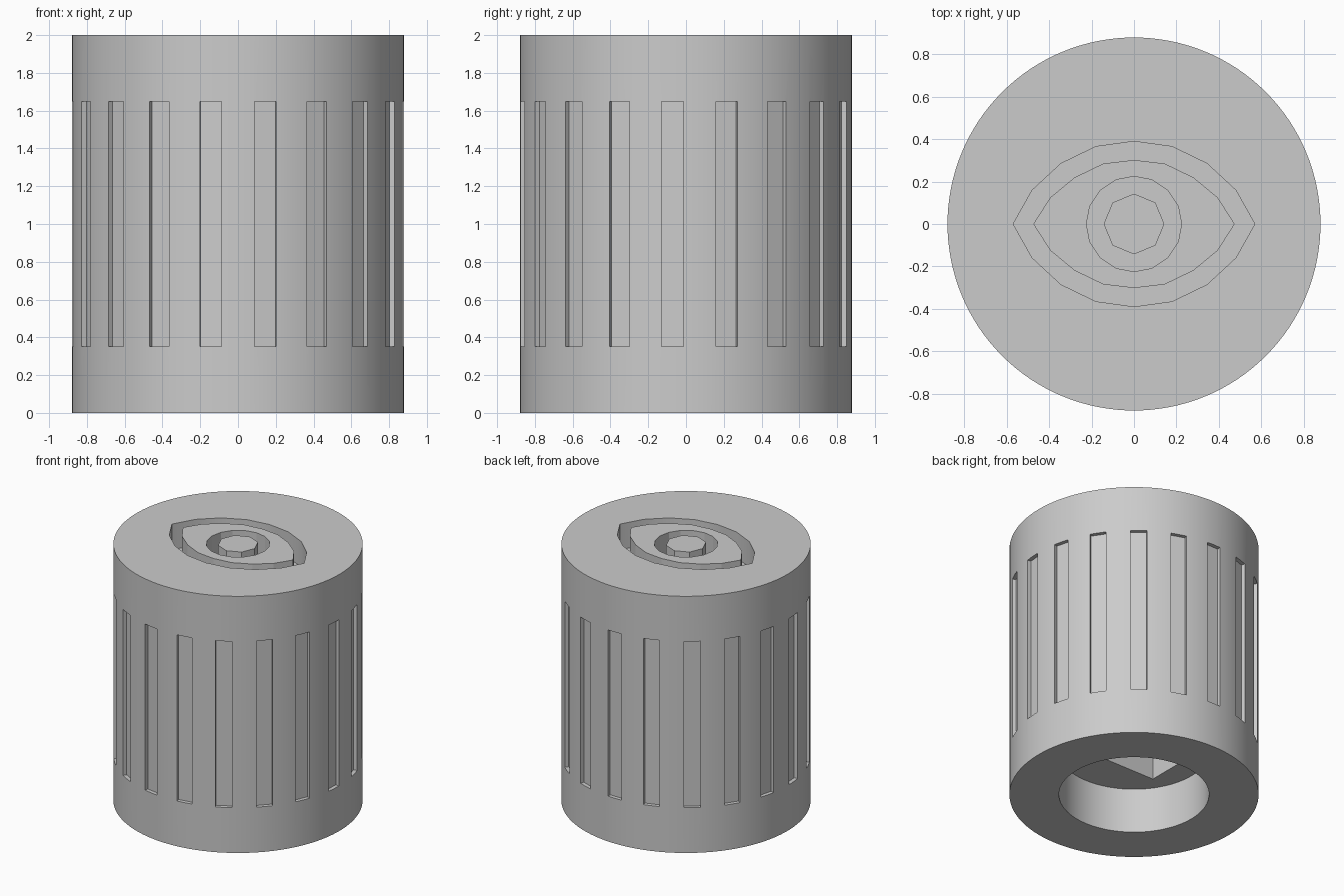
import bpy
import bmesh
from math import cos, sin, tau, pi, radians
from mathutils import Matrix

old = bpy.data.objects.get("Cube")
if old:
    bpy.data.objects.remove(old, do_unlink=True)

RADIUS, HEIGHT = 0.88, 2.0
CARVE = HEIGHT - 0.2          # floor of the carved eye
GROOVES = 19

grey = bpy.data.materials.new("plain grey")
grey.use_nodes = True
grey.diffuse_color = (0.6, 0.6, 0.6, 1)
grey.node_tree.nodes["Principled BSDF"].inputs["Base Color"].default_value = (0.6, 0.6, 0.6, 1)


def finish(name, bm):
    bmesh.ops.recalc_face_normals(bm, faces=bm.faces)
    mesh = bpy.data.meshes.new(name)
    bm.to_mesh(mesh)
    bm.free()
    obj = bpy.data.objects.new(name, mesh)
    obj.data.materials.append(grey)
    bpy.context.collection.objects.link(obj)
    return obj


def prism(name, outline, low, high):
    bm = bmesh.new()
    face = bm.faces.new([bm.verts.new((x, y, low)) for x, y in outline])
    top = bmesh.ops.extrude_face_region(bm, geom=[face])["geom"]
    bmesh.ops.translate(bm, vec=(0, 0, high - low),
                        verts=[v for v in top if isinstance(v, bmesh.types.BMVert)])
    return finish(name, bm)


def ring(radius, sides):
    return [(radius * cos(tau * i / sides), radius * sin(tau * i / sides)) for i in range(sides)]


def almond(quarter):
    # Mirror a quarter outline, running from the right corner to the top
    upper = quarter + [(-x, y) for x, y in quarter[-2::-1]]
    return upper + [(x, -y) for x, y in upper[-2:0:-1]]


def cut(target, cutter):
    mod = target.modifiers.new("cut", 'BOOLEAN')
    mod.operation, mod.solver, mod.object = 'DIFFERENCE', 'EXACT', cutter
    bpy.ops.object.select_all(action='DESELECT')
    bpy.context.view_layer.objects.active = target
    target.select_set(True)
    bpy.ops.object.modifier_apply(modifier=mod.name)
    bpy.data.objects.remove(cutter, do_unlink=True)


# Round body
body = prism("body", ring(RADIUS, 128), 0, HEIGHT)

# Upright grooves around the side
bm = bmesh.new()
for i in range(GROOVES):
    place = (Matrix.Rotation(pi / 2 + tau * i / GROOVES, 4, 'Z')
             @ Matrix.Translation((RADIUS + 0.07, 0, 1.0))
             @ Matrix.Diagonal((0.2, 0.117, 1.295, 1)))
    bmesh.ops.create_cube(bm, size=1, matrix=place)
cut(body, finish("groove_cutter", bm))

# Round socket underneath, with a rectangular recess beyond it
cut(body, prism("socket_cutter", ring(0.53, 96), -0.1, 0.35))
slot = [(-0.35, -0.21), (0.35, -0.21), (0.35, 0.21), (-0.35, 0.21)]
cut(body, prism("slot_cutter", slot, 0.3, 1.2))

# Carved eye outline in the top
outer_eye = almond([(0.57, 0), (0.48, 0.16), (0.345, 0.285), (0.18, 0.365), (0, 0.39)])
inner_eye = almond([(0.475, 0), (0.395, 0.125), (0.28, 0.22), (0.145, 0.285), (0, 0.302)])
cut(body, prism("eye_cutter", outer_eye, CARVE, HEIGHT + 0.1))

# Raised eye with a ring groove, and the pupil in it
eye = prism("eye_island", inner_eye, CARVE - 0.02, HEIGHT)
cut(eye, prism("iris_cutter", ring(0.225, 16), CARVE, HEIGHT + 0.1))
pupil = prism("pupil", ring(0.143, 8), CARVE - 0.01, HEIGHT)

# Smooth the round side, keep the edges crisp
bpy.ops.object.select_all(action='DESELECT')
bpy.context.view_layer.objects.active = body
body.select_set(True)
bpy.ops.object.shade_smooth_by_angle(angle=radians(20))
